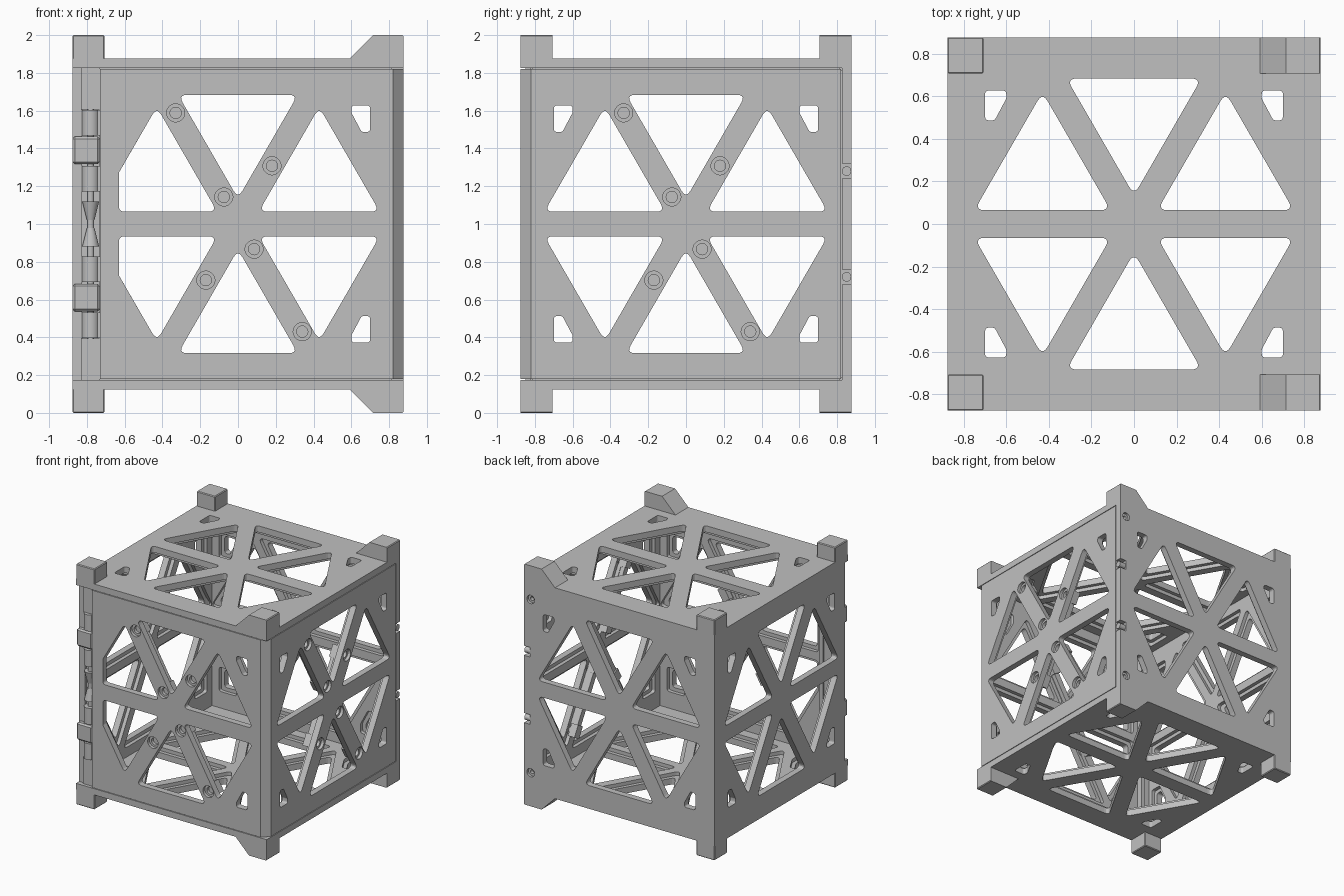
import bpy, bmesh, math
from mathutils import Matrix, Vector

if "Cube" in bpy.data.objects:
    bpy.data.objects.remove(bpy.data.objects["Cube"], do_unlink=True)

GREY = (0.53, 0.53, 0.53, 1)
mat = bpy.data.materials.new("satin grey")
mat.use_nodes = True
mat.diffuse_color = GREY
shader = next(n for n in mat.node_tree.nodes if n.type == 'BSDF_PRINCIPLED')
shader.inputs["Base Color"].default_value = GREY

H = 0.877      # half width of the cube
T = 0.052      # wall thickness
IN = H - T     # inner wall position
PANEL = 0.82   # half height of the removable panels
X, Y, Z = Vector((1, 0, 0)), Vector((0, 1, 0)), Vector((0, 0, 1))
MID = Z.copy()  # cube centre


def frame(u, v, origin=MID):
    """Right-handed frame with u, v in the plane and the normal outward."""
    m = Matrix((u, v, u.cross(v))).transposed().to_4x4()
    m.translation = origin
    return m


FRONT, RIGHT, BACK = frame(X, Z), frame(Y, Z), frame(-X, Z)
LEFT, TOP, BOTTOM = frame(-Y, Z), frame(X, Y), frame(X, -Y)


def add_mesh(name, mesh):
    ob = bpy.data.objects.new(name, mesh)
    bpy.context.collection.objects.link(ob)
    mesh.materials.clear()
    mesh.materials.append(mat)
    return ob


def slab(name, loops, depth, m, w=0.0):
    """Extrude a flat outline with holes, centred on height w of frame m."""
    cu = bpy.data.curves.new(name, 'CURVE')
    cu.dimensions, cu.fill_mode, cu.extrude = '2D', 'BOTH', depth / 2
    for loop in loops:
        sp = cu.splines.new('POLY')
        sp.points.add(len(loop) - 1)
        for p, co in zip(sp.points, loop):
            p.co = (co[0], co[1], 0, 1)
        sp.use_cyclic_u = True
    tmp = bpy.data.objects.new("outline", cu)
    bpy.context.collection.objects.link(tmp)
    dg = bpy.context.evaluated_depsgraph_get()
    mesh = bpy.data.meshes.new_from_object(tmp.evaluated_get(dg))
    bpy.data.objects.remove(tmp, do_unlink=True)
    bm = bmesh.new()
    bm.from_mesh(mesh)
    bmesh.ops.remove_doubles(bm, verts=bm.verts, dist=1e-5)
    bmesh.ops.recalc_face_normals(bm, faces=bm.faces)
    bm.transform(m @ Matrix.Translation((0, 0, w)))
    for f in bm.faces:
        f.smooth = False
    bm.to_mesh(mesh)
    bm.free()
    return add_mesh(name, mesh)


def box(name, size, m, bevel=0.0):
    bm = bmesh.new()
    bmesh.ops.create_cube(bm, size=1, matrix=Matrix.Diagonal((*size, 1)))
    if bevel:
        bmesh.ops.bevel(bm, geom=bm.edges, offset=bevel, segments=1, affect='EDGES')
    bm.transform(m)
    mesh = bpy.data.meshes.new(name)
    bm.to_mesh(mesh)
    bm.free()
    return add_mesh(name, mesh)


def rod(name, r1, r2, depth, m):
    bm = bmesh.new()
    bmesh.ops.create_cone(bm, cap_ends=True, segments=24, radius1=r1, radius2=r2, depth=depth)
    bm.transform(m)
    for f in bm.faces:
        f.smooth = len(f.verts) == 4
    for e in bm.edges:
        e.smooth = all(f.smooth for f in e.link_faces)
    mesh = bpy.data.meshes.new(name)
    bm.to_mesh(mesh)
    bm.free()
    return add_mesh(name, mesh)


def rect(a, b, c, d):
    return [(a, c), (b, c), (b, d), (a, d)]


def circle(c, r, n=20):
    return [(c[0] + r * math.cos(k * math.tau / n), c[1] + r * math.sin(k * math.tau / n)) for k in range(n)]


def rounded(points, r, grow=0.0):
    """Grow a polygon and round its corners."""
    pts, out = [Vector(p) for p in points], []
    for i, p in enumerate(pts):
        a = (pts[i - 1] - p).normalized()
        b = (pts[(i + 1) % len(pts)] - p).normalized()
        ang = a.angle(b)
        q = p - (a + b) * grow / math.sin(ang)
        t = r / math.tan(ang / 2)
        for k in range(6):
            s = k / 5
            out.append(q + a * t * (1 - s) ** 2 + b * t * s * s)
    return out


# Truss windows shared by all six walls
SIDE = [(0.11, 0.065), (0.75, 0.065), (0.43, 0.619)]
CLIPPED = [(0.11, 0.065), (0.63, 0.065), (0.63, 0.273), (0.43, 0.619)]
MIDDLE = [(0, 0.135), (0.317, 0.684), (-0.317, 0.684)]
CORNER = [(0.7, 0.487), (0.7, 0.628), (0.6, 0.628), (0.6, 0.59), (0.655, 0.487)]


def windows(grow=0.0, hinge_side=False):
    loops = []
    for sv in (1, -1):
        loops.append(rounded([(u, v * sv) for u, v in MIDDLE], 0.028, grow))
        for su in (1, -1):
            clip = hinge_side and su < 0
            side = CLIPPED if clip else SIDE
            loops.append(rounded([(u * su, v * sv) for u, v in side], 0.028, grow))
            if not clip:
                loops.append(rounded([(u * su, v * sv) for u, v in CORNER], 0.02, grow))
    return loops


def wall(name, m, outline, holes=(), hinge_side=False):
    slab(name, [outline] + windows(0, hinge_side) + list(holes), T, m, H - T / 2)
    umin = -0.71 if hinge_side else -0.815
    slab(name + "_inner_ribs", [rect(umin, 0.815, -0.815, 0.815)] + windows(0.03, hinge_side),
         0.03, m, IN - 0.015)


# Fixed walls, the back one with latch notches and bolt holes on its right edge
wall("top_wall", TOP, rect(-H, H, -H, H))
wall("bottom_wall", BOTTOM, rect(-H, H, -H, H))
wall("left_wall", LEFT, rect(-IN, 0.835, -IN, IN))
back_outline = [(-H, -IN), (H, -IN), (H, IN), (-H, IN)]
for v in (0.28, -0.28):
    back_outline += [(-H, v + 0.04), (-0.82, v + 0.04), (-0.82, v - 0.04), (-H, v - 0.04)]
    rod("latch_pin", 0.025, 0.025, 0.06,
        Matrix.Translation((0.845, 0.85, 1 + v)) @ Matrix.Rotation(math.pi / 2, 4, 'Y'))
bolts = [(-0.815, 0.72), (-0.815, -0.72)]
wall("back_wall", BACK, back_outline, [circle(b, 0.035) for b in bolts])
for b in bolts:
    slab("back_bolt", [circle(b, 0.034), circle(b, 0.016)], 0.03, BACK, H - 0.035)

# Removable front and right panels with sunk screws and inner brackets
screws = [(-0.33, 0.588), (-0.075, 0.143), (0.18, 0.308), (-0.17, -0.297), (0.085, -0.133), (0.34, -0.57)]
sunk = [circle(s, 0.048) for s in screws]
wall("front_panel", FRONT, rect(-0.73, 0.82, -PANEL, PANEL), sunk, True)
wall("right_panel", RIGHT, rect(-0.82, 0.82, -PANEL, PANEL), sunk)
for side, m in (("front", FRONT), ("right", RIGHT)):
    for s in screws:
        slab(side + "_screw_seat", [circle(s, 0.05), circle(s, 0.03)], 0.03, m, H - 0.04)
        slab(side + "_screw", [circle(s, 0.03)], 0.06, m, H - 0.08)
    for i in range(0, 6, 2):
        a, b = Vector(screws[i]), Vector(screws[i + 1])
        c, d = (a + b) / 2, b - a
        place = m @ Matrix.Translation((c.x, c.y, IN - 0.045)) @ Matrix.Rotation(math.atan2(d.y, d.x), 4, 'Z')
        box(side + "_bracket", (d.length + 0.1, 0.05, 0.04), place)
        for k in (-1, 1):
            box(side + "_bracket_foot", (0.1, 0.07, 0.06),
                place @ Matrix.Translation((k * d.length / 2, 0, 0)))

# Slanted strip joining the two panels
slab("corner_strip", [[(0.82, -H), (H, -0.82), (IN, -0.78), (0.78, -IN)]], 2 * PANEL, TOP)

# Corner feet, top and bottom; the right ones have a slanted inner side
for end, sz in (("top", 1), ("bottom", -1)):
    for sy in (1, -1):
        cy = sy * (H - 0.085)
        box(end + "_left_foot", (0.17, 0.17, 0.14), Matrix.Translation((-H + 0.085, cy, 1 + sz * 0.93)), 0.006)
        profile = [(0.585, 0.87), (H, 0.87), (H, 0.994), (H - 0.006, 1), (0.715, 1)]
        slab(end + "_right_foot", [[(u, sz * v) for u, v in profile]], 0.17, FRONT, -cy)

# Rounded fillets inside the fixed corners
R = 0.085
cove = [(0, 0)] + [(R - R * math.sin(k * math.pi / 16), R - R * math.cos(k * math.pi / 16)) for k in range(9)]
for name, p, q in (("back_left", X, -Y), ("back_top", -Y, -Z), ("back_bottom", -Y, Z),
                   ("left_top", X, -Z), ("left_bottom", X, Z)):
    slab(name + "_fillet", [cove], 1.6, frame(p, q, MID - (p + q) * IN))

# Hinge along the front left edge
AX, AY = -0.78, -0.828
for sz in (1, -1):
    def at(h, x=AX, y=AY):
        return Matrix.Translation((x, y, 1 + sz * h))
    for h in (0.24, 0.535):
        rod("hinge_barrel", 0.048, 0.048, 0.135, at(h))
        box("hinge_leaf", (0.06, 0.05, 0.135), at(h, -0.75, -0.835))
    box("hinge_knuckle", (0.145, 0.1, 0.145), at(0.39, -0.8035, -0.825), 0.012)
    box("hinge_end_plate", (0.1, 0.03, 0.22), at(0.715, AX, -0.835))
    rod("hinge_spring_cone", 0.045, 0.02, 0.1, at(0.07) @ Matrix.Rotation(math.pi if sz > 0 else 0, 4, 'X'))
rod("hinge_pin", 0.018, 0.018, 1.6, Matrix.Translation((AX, AY, 1)))
box("hinge_backing", (0.1, 0.02, 2 * IN), Matrix.Translation((AX, -0.775, 1)))
box("front_panel_lip", (0.03, 0.1, 2 * PANEL), Matrix.Translation((-0.72, -0.8, 1)))
